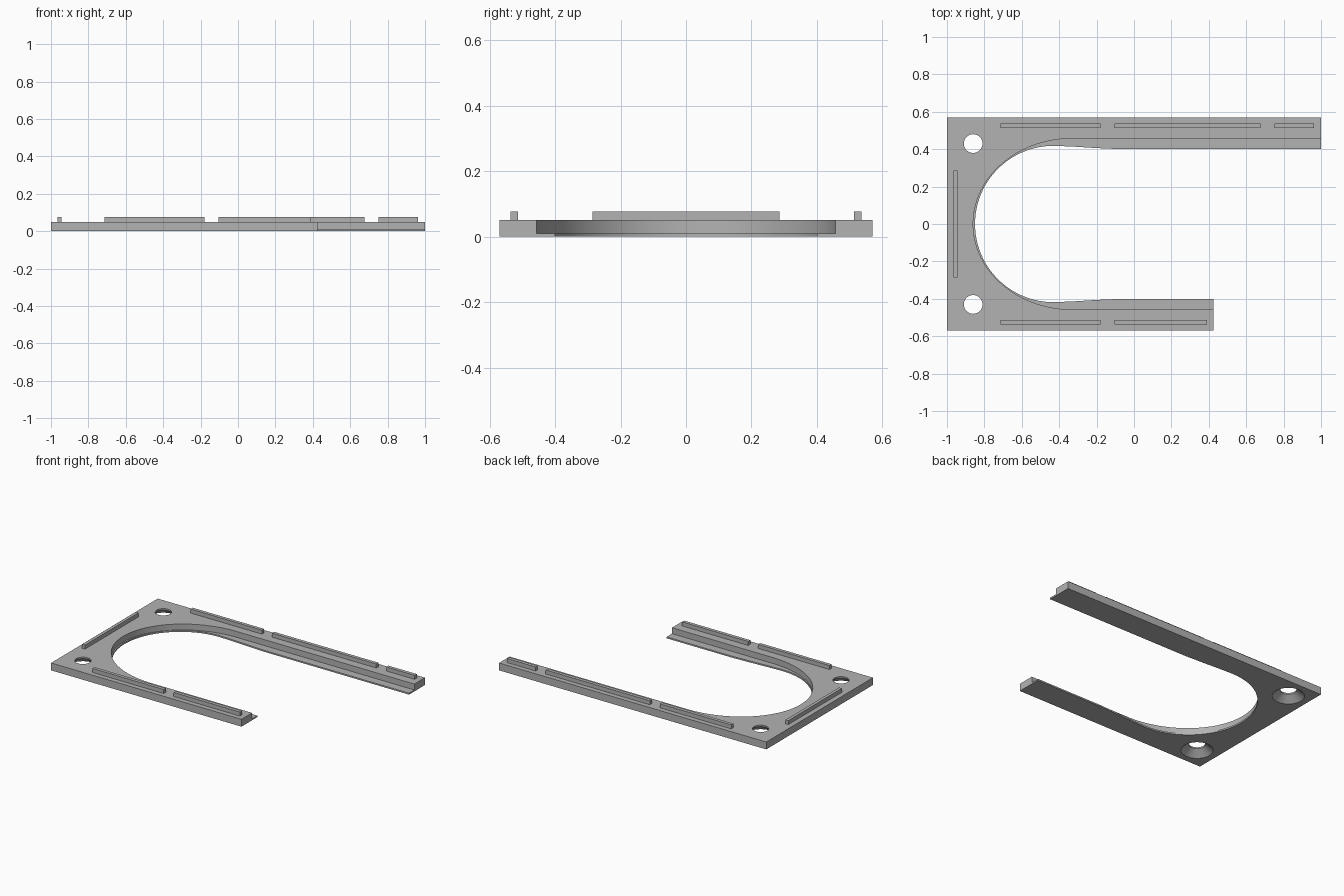
import bpy, bmesh, math

if "Cube" in bpy.data.objects:
    bpy.data.objects.remove(bpy.data.objects["Cube"])

grey = bpy.data.materials.new("plain grey")
grey.diffuse_color = (0.45, 0.45, 0.45, 1)
grey.use_nodes = True
grey.node_tree.nodes["Principled BSDF"].inputs["Base Color"].default_value = grey.diffuse_color


def finish(name, bm):
    bmesh.ops.recalc_face_normals(bm, faces=bm.faces[:])
    mesh = bpy.data.meshes.new(name)
    bm.to_mesh(mesh)
    bm.free()
    mesh.materials.append(grey)
    ob = bpy.data.objects.new(name, mesh)
    bpy.context.collection.objects.link(ob)
    return ob


def prism(name, outline, z0, z1):
    bm = bmesh.new()
    face = bm.faces.new([bm.verts.new((x, y, z0)) for x, y in outline])
    new = bmesh.ops.extrude_face_region(bm, geom=[face])["geom"]
    verts = [v for v in new if isinstance(v, bmesh.types.BMVert)]
    bmesh.ops.translate(bm, verts=verts, vec=(0, 0, z1 - z0))
    return finish(name, bm)


def lathe(name, cx, cy, profile, n=48):
    bm = bmesh.new()
    rings = [[bm.verts.new((cx + r * math.cos(2 * math.pi * i / n),
                            cy + r * math.sin(2 * math.pi * i / n), z))
              for i in range(n)] for r, z in profile]
    for a, b in zip(rings, rings[1:]):
        for i in range(n):
            j = (i + 1) % n
            bm.faces.new((a[i], a[j], b[j], b[i]))
    bm.faces.new(rings[0])
    bm.faces.new(rings[-1])
    return finish(name, bm)


def u_shape(cx, rx, ry, arm):
    """Rounded closed end on the left, straight arms running off to the right."""
    n = 32
    arc = [(cx - rx * math.sin(t), ry * math.cos(t))
           for t in (math.pi * i / (2 * n) for i in range(n + 1))]
    half = arm[::-1] + arc          # back half, ending at y = 0
    return half + [(x, -y) for x, y in half[-2::-1]]


# Flat plate with one short arm
plate = prism("frame_plate", [(-1, -.57), (.425, -.57), (.425, 0),
                              (1, 0), (1, .57), (-1, .57)], 0, .05)

# Openings: narrow through-cut, wider recess above the thin lip
cutters = [
    prism("lip_opening", u_shape(-.43, .42, .418,
          [(-.33, .414), (-.2, .406), (-.07, .4), (1.1, .4)]), -.1, .2),
    prism("recess_opening", u_shape(-.33, .53, .457, [(1.1, .457)]), .01, .3),
]
# Countersunk screw holes, wide at the underside
for y in (-.43, .43):
    cutters.append(lathe("screw_hole", -.86, y,
                         [(.098, -.05), (.098, 0), (.05, .04), (.05, .1)]))

bpy.context.view_layer.objects.active = plate
for c in cutters:
    mod = plate.modifiers.new("cut", 'BOOLEAN')
    mod.operation = 'DIFFERENCE'
    mod.solver = 'EXACT'
    mod.object = c
    bpy.ops.object.modifier_apply(modifier=mod.name)
for c in cutters:
    bpy.data.objects.remove(c)
plate.select_set(True)
bpy.ops.object.shade_smooth_by_angle(angle=math.radians(25))


# Raised locating ribs
def rib(name, x0, x1, y0, y1):
    prism(name, [(x0, y0), (x1, y0), (x1, y1), (x0, y1)], .05, .077)


for x0, x1 in ((-.715, -.18), (-.105, .675), (.75, .963)):
    rib("back_rib", x0, x1, .514, .537)
for x0, x1 in ((-.715, -.18), (-.105, .39)):
    rib("front_rib", x0, x1, -.537, -.514)
rib("end_rib", -.966, -.945, -.286, .286)
